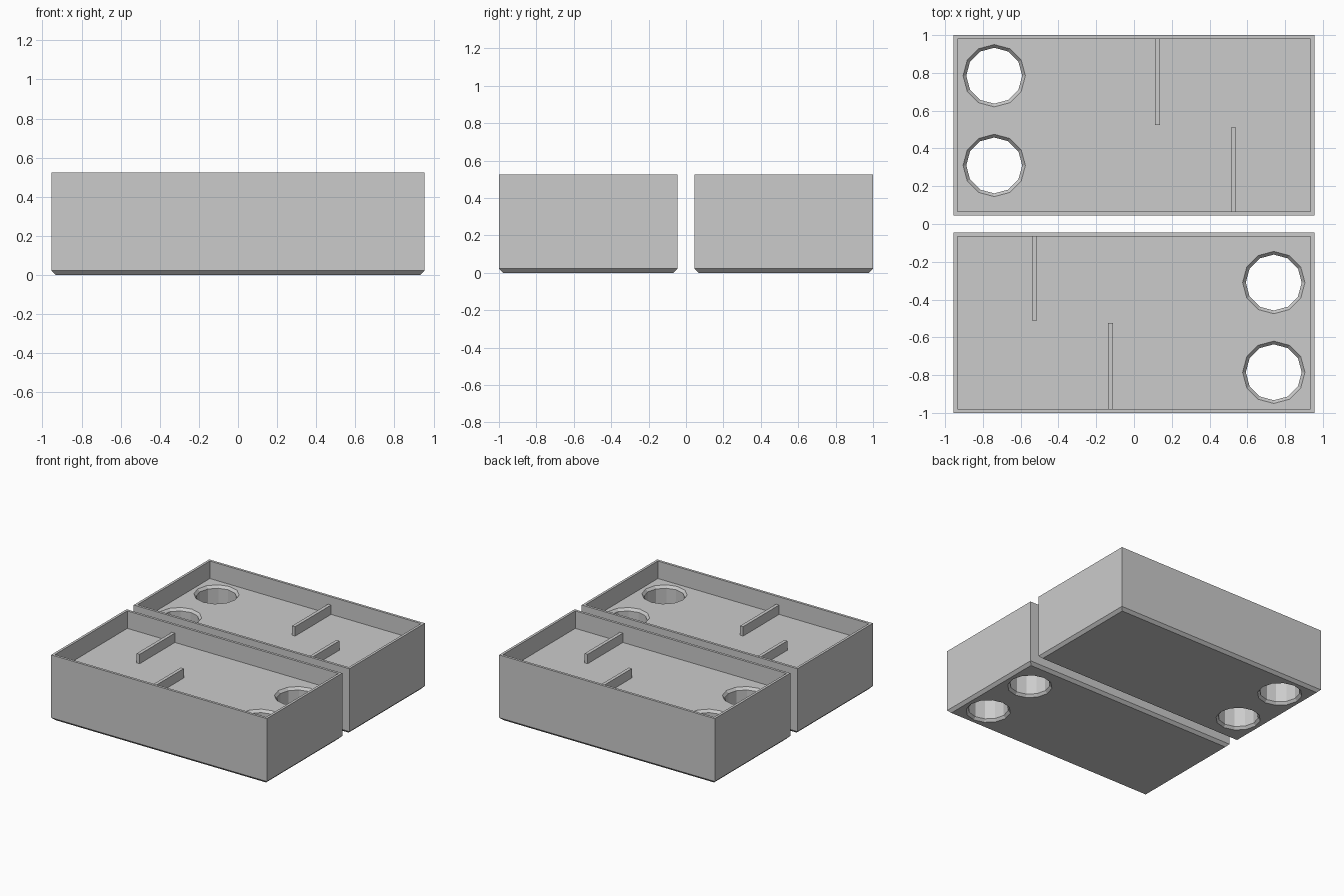
import bpy, bmesh, math

cube = bpy.data.objects.get("Cube")
if cube:
    bpy.data.objects.remove(cube, do_unlink=True)

grey = bpy.data.materials.new("plain grey")
grey.use_nodes = True
COLOUR = (0.6, 0.6, 0.6, 1)
grey.diffuse_color = COLOUR
grey.node_tree.nodes["Principled BSDF"].inputs["Base Color"].default_value = COLOUR

HALF_X, Y_IN, Y_OUT = 0.955, 0.045, 1.0
HEIGHT, FLOOR, WALL, BEVEL = 0.525, 0.385, 0.02, 0.022
FIN_TOP = 0.46


def rectangle(z, inset):
    x, a, b = HALF_X - inset, Y_IN + inset, Y_OUT - inset
    return [(-x, a, z), (x, a, z), (x, b, z), (-x, b, z)]


def circle(cx, cy, z, r, n=12):
    return [(cx + r * math.cos(i * math.tau / n), cy + r * math.sin(i * math.tau / n), z)
            for i in range(n)]


def loft(name, rings):
    """Skin a stack of matching rings and cap both ends."""
    bm = bmesh.new()
    loops = [[bm.verts.new(p) for p in ring] for ring in rings]
    n = len(loops[0])
    for low, high in zip(loops, loops[1:]):
        for i in range(n):
            j = (i + 1) % n
            bm.faces.new((low[i], low[j], high[j], high[i]))
    bm.faces.new(loops[0][::-1])
    bm.faces.new(loops[-1])
    bmesh.ops.recalc_face_normals(bm, faces=bm.faces)
    mesh = bpy.data.meshes.new(name)
    bm.to_mesh(mesh)
    bm.free()
    mesh.materials.append(grey)
    obj = bpy.data.objects.new(name, mesh)
    bpy.context.collection.objects.link(obj)
    return obj


# Tray body: bevelled base, straight walls, thin rim and sunken floor
tray = loft("back_tray", [rectangle(0, BEVEL), rectangle(BEVEL, 0), rectangle(HEIGHT, 0),
                          rectangle(HEIGHT, WALL), rectangle(FLOOR, WALL)])

# Two through holes, flared at both ends
R, FLARE, STEP = 0.148, 0.017, 0.02
for cy in (0.31, 0.785):
    profile = [(-STEP, R + 2 * FLARE), (STEP, R), (FLOOR - STEP, R), (FLOOR + STEP, R + FLARE * 2)]
    cutter = loft("hole_cutter", [circle(-0.74, cy, z, r) for z, r in profile])
    cutter.hide_render = True
    cut = tray.modifiers.new("hole", "BOOLEAN")
    cut.operation, cut.solver, cut.object = "DIFFERENCE", "EXACT", cutter
    bpy.context.view_layer.update()
    cut_mesh = bpy.data.meshes.new_from_object(
        tray.evaluated_get(bpy.context.evaluated_depsgraph_get()))
    tray.modifiers.clear()
    tray.data = cut_mesh
    bpy.data.objects.remove(cutter, do_unlink=True)


# Thin divider fins reaching in from opposite walls
def fin(name, x, y0, y1):
    w = 0.0135
    return loft(name, [[(x - w, y0, z), (x + w, y0, z), (x + w, y1, z), (x - w, y1, z)]
                       for z in (FLOOR - 0.005, FIN_TOP)])


parts = [tray,
         fin("back_tray_outer_fin", 0.125, 0.525, Y_OUT - WALL + 0.005),
         fin("back_tray_inner_fin", 0.527, Y_IN + WALL - 0.005, 0.51)]

# The front tray is the same one turned half way round
for part in parts:
    twin = part.copy()
    twin.name = part.name.replace("back", "front")
    twin.rotation_euler.z = math.pi
    bpy.context.collection.objects.link(twin)
